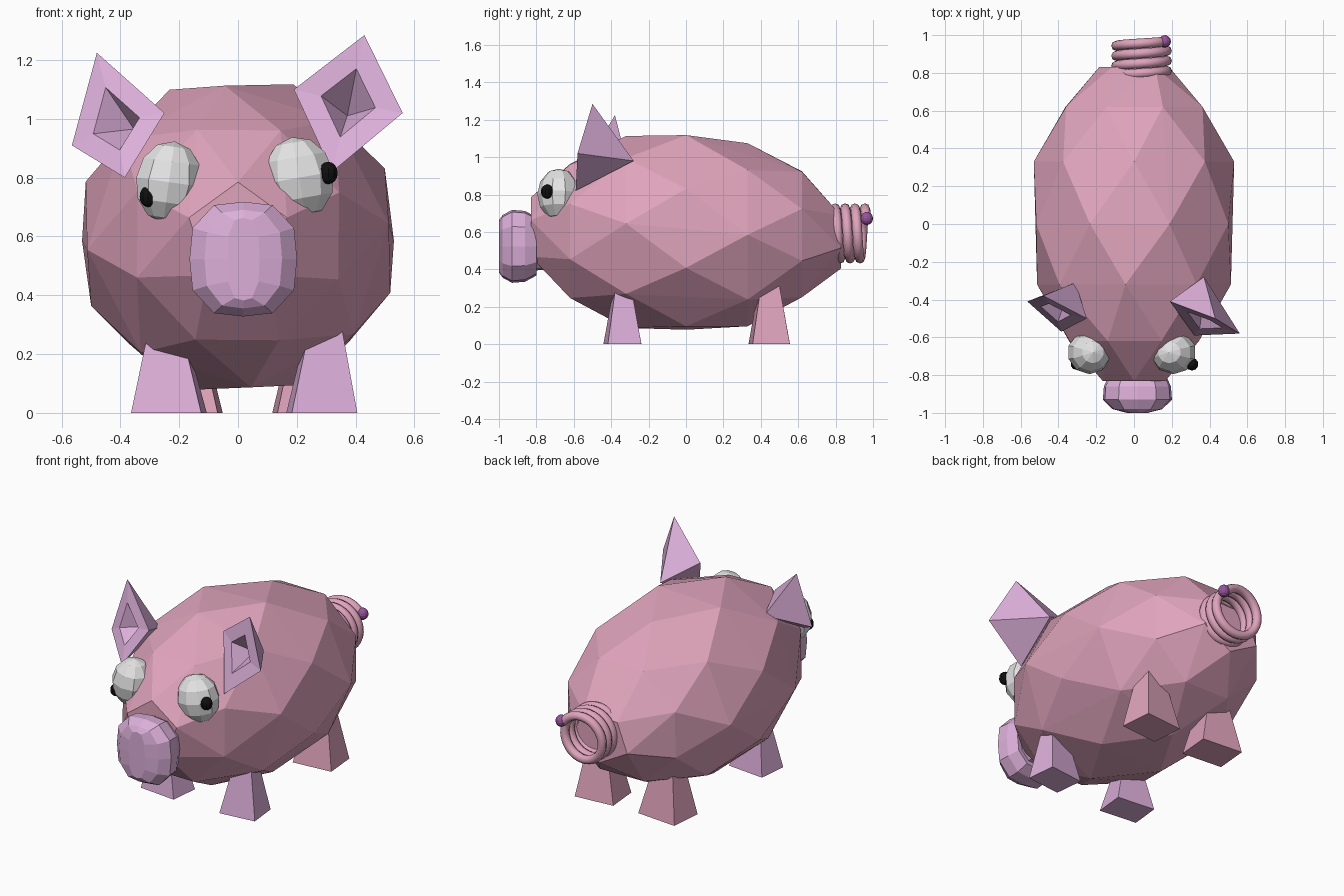
import bpy, bmesh, math
from mathutils import Vector, Matrix

if "Cube" in bpy.data.objects:
    bpy.data.objects.remove(bpy.data.objects["Cube"])


def material(name, rgb):
    m = bpy.data.materials.new(name)
    m.diffuse_color = (*rgb, 1)
    m.use_nodes = True
    m.node_tree.nodes["Principled BSDF"].inputs["Base Color"].default_value = m.diffuse_color
    return m


PINK = material("body pink", (0.74, 0.37, 0.50))
LILAC = material("lilac pink", (0.72, 0.43, 0.70))
WHITE = material("eye white", (0.78, 0.78, 0.78))
BLACK = material("pupil black", (0.005, 0.005, 0.005))
PURPLE = material("tail tip purple", (0.30, 0.09, 0.33))


def finish(name, bm, mat, smooth=False):
    bmesh.ops.recalc_face_normals(bm, faces=bm.faces)
    for f in bm.faces:
        f.smooth = smooth
    me = bpy.data.meshes.new(name)
    bm.to_mesh(me)
    bm.free()
    ob = bpy.data.objects.new(name, me)
    bpy.context.collection.objects.link(ob)
    me.materials.append(mat)
    return ob


def loft(bm, rings):
    """Skin a list of equal-length point rings and cap both ends."""
    vs = [[bm.verts.new(p) for p in r] for r in rings]
    n = len(vs[0])
    for a, b in zip(vs, vs[1:]):
        for i in range(n):
            j = (i + 1) % n
            bm.faces.new((a[i], a[j], b[j], b[i]))
    bm.faces.new(vs[0])
    bm.faces.new(vs[-1][::-1])


# body: faceted hull over twisted rings (y, half width, bottom, top, points, twist)
bm = bmesh.new()
for y, w, z0, z1, n, tw in [(-0.83, 0.17, 0.44, 0.78, 5, 90), (-0.62, 0.36, 0.23, 0.98, 8, 22),
                            (-0.32, 0.50, 0.10, 1.10, 8, 5), (0.0, 0.535, 0.06, 1.135, 8, 25),
                            (0.33, 0.515, 0.11, 1.06, 8, 0), (0.62, 0.38, 0.235, 0.94, 8, 22),
                            (0.83, 0.19, 0.41, 0.71, 5, 55)]:
    for i in range(n):
        a = math.radians(tw) + 2 * math.pi * i / n
        bm.verts.new((1.03 * w * math.cos(a), y,
                      (z0 + z1) / 2 + 1.03 * (z1 - z0) / 2 * math.sin(a)))
hull = bmesh.ops.convex_hull(bm, input=bm.verts)
bmesh.ops.delete(bm, geom=[v for v in hull["geom_interior"] if isinstance(v, bmesh.types.BMVert)],
                 context='VERTS')
finish("body", bm, PINK)

# snout: rounded-square sections with a narrow neck running into the body
bm = bmesh.new()
rings = []
for y, sx, sz in [(-1.0, 0.3, 0.72), (-0.98, 0.72, 0.86), (-0.93, 1, 1), (-0.86, 0.97, 0.97),
                  (-0.80, 0.82, 0.80), (-0.805, 0.66, 0.66), (-0.70, 0.62, 0.62)]:
    ring = []
    for i in range(12):
        a = 2 * math.pi * i / 12
        c, s = math.cos(a), math.sin(a)
        k = (abs(c) ** 3 + abs(s) ** 3) ** (-1 / 3)
        ring.append((0.018 + 0.183 * sx * k * c, y, 0.523 + 0.195 * sz * k * s))
    rings.append(ring)
loft(bm, rings)
finish("snout", bm, LILAC)


# ears: four-sided rim with a sunken middle and a point at the back
def ear(name, rim, back):
    bm = bmesh.new()
    rim = [Vector(p) for p in rim]
    back = Vector(back)
    mid = sum(rim, Vector()) / 4
    outer = [bm.verts.new(p) for p in rim]
    inner = [bm.verts.new(mid.lerp(p, 0.5)) for p in rim]
    tip = bm.verts.new(back)
    pit = bm.verts.new(mid.lerp(back, 0.6))
    for i in range(4):
        j = (i + 1) % 4
        bm.faces.new((outer[i], outer[j], inner[j], inner[i]))
        bm.faces.new((inner[i], inner[j], pit))
        bm.faces.new((outer[j], outer[i], tip))
    finish(name, bm, LILAC)


ear("right_ear", [(0.43, -0.50, 1.285), (0.56, -0.58, 1.02), (0.32, -0.59, 0.82), (0.19, -0.41, 1.10)],
    (0.37, -0.28, 0.98))
ear("left_ear", [(-0.48, -0.38, 1.225), (-0.565, -0.41, 0.91), (-0.385, -0.57, 0.80),
                 (-0.25, -0.50, 1.02)], (-0.31, -0.31, 0.95))


# eyes, pupils and tail tip: faceted balls
def ball(name, loc, size, mat, seg, ring, tilt=0):
    bm = bmesh.new()
    bmesh.ops.create_uvsphere(bm, u_segments=seg, v_segments=ring, radius=1)
    m = (Matrix.Translation(loc) @ Matrix.Rotation(math.radians(tilt), 4, 'Y')
         @ Matrix.Diagonal((*size, 1)))
    bmesh.ops.transform(bm, matrix=m, verts=bm.verts)
    finish(name, bm, mat)


ball("left_eye", (-0.235, -0.68, 0.785), (0.118, 0.115, 0.14), WHITE, 10, 6, 8)
ball("right_eye", (0.208, -0.68, 0.80), (0.124, 0.115, 0.14), WHITE, 10, 6, -10)
ball("left_pupil", (-0.306, -0.742, 0.736), (0.03, 0.03, 0.036), BLACK, 10, 8)
ball("right_pupil", (0.307, -0.742, 0.816), (0.034, 0.034, 0.038), BLACK, 10, 8)
ball("tail_tip", (0.163, 0.967, 0.672), (0.033, 0.033, 0.035), PURPLE, 12, 8)


# legs: tapered square blocks
def leg(name, x, y, sx, sy, top, mat, yaw):
    bm = bmesh.new()
    rings = []
    for z, k, dx in ((0.0, 1, 0), (top, 0.42, 0.01 if x > 0 else -0.01)):
        rings.append([Matrix.Rotation(math.radians(yaw), 3, 'Z') @ Vector((a * sx * k, b * sy * k, 0))
                      + Vector((x + dx, y, z)) for a, b in ((-1, -1), (1, -1), (1, 1), (-1, 1))])
    loft(bm, rings)
    finish(name, bm, mat, False)


leg("left_front_leg", -0.235, -0.34, 0.12, 0.09, 0.31, LILAC, -6)
leg("right_front_leg", 0.285, -0.34, 0.112, 0.09, 0.33, LILAC, 6)
leg("left_rear_leg", -0.19, 0.445, 0.13, 0.10, 0.36, PINK, -5)
leg("right_rear_leg", 0.248, 0.445, 0.123, 0.10, 0.36, PINK, 5)

# tail: coiled tube
bm = bmesh.new()
steps, turns, rings = 110, 3.4, []
for i in range(steps + 1):
    t = i / steps
    a = math.radians(32) + 2 * math.pi * turns * (1 - t)
    out = Vector((math.cos(a), 0, math.sin(a)))
    c = Vector((0.04, 0.785 + 0.18 * t, 0.592)) + 0.135 * out
    rings.append([c + 0.026 * (math.cos(b) * out + math.sin(b) * Vector((0, 1, 0)))
                  for b in (2 * math.pi * k / 8 for k in range(8))])
loft(bm, rings)
finish("tail", bm, PINK, True)
